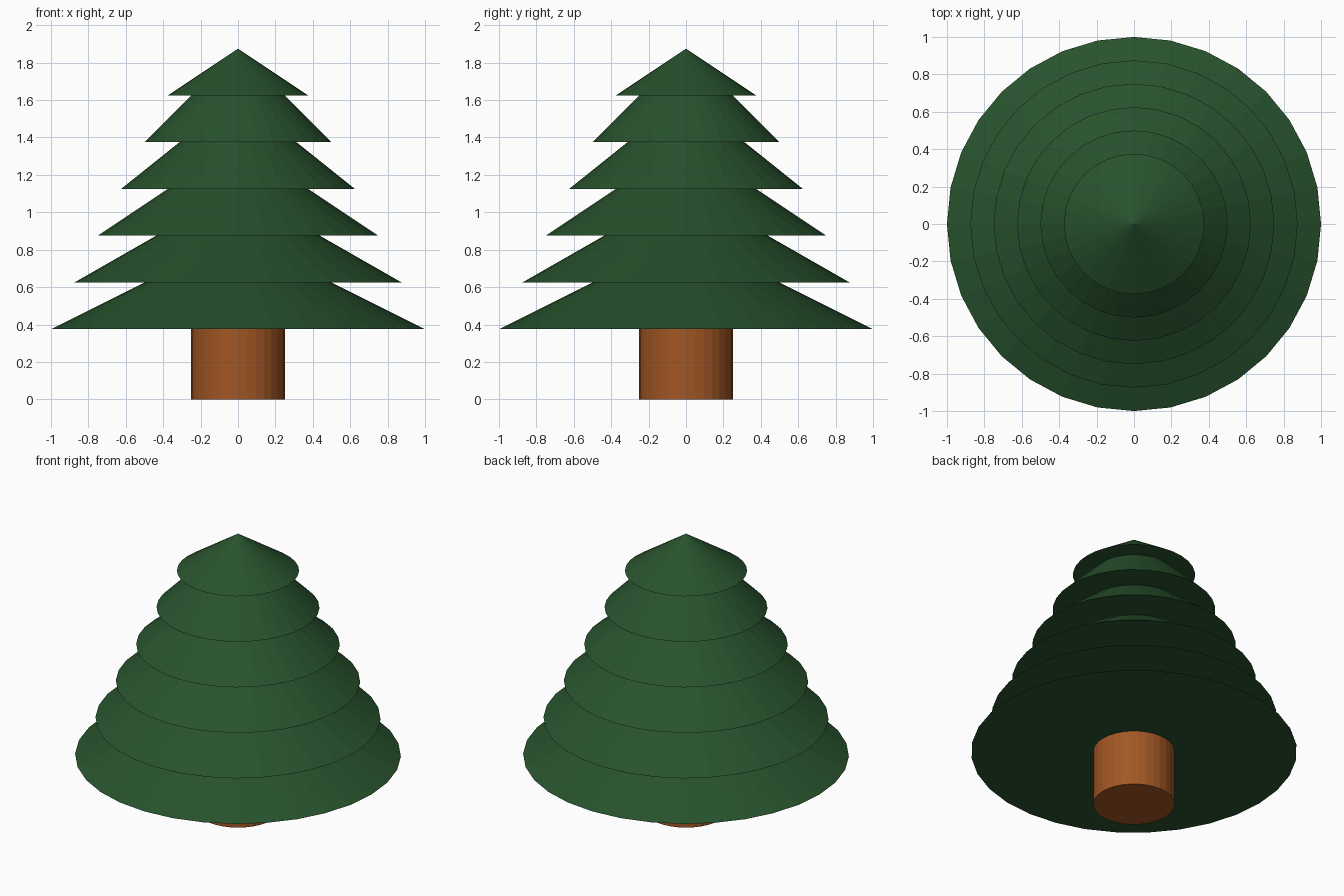
import bpy

if "Cube" in bpy.data.objects:
    bpy.data.objects.remove(bpy.data.objects["Cube"])

SIDES = 32
STEP = 0.25          # height of one branch tier
TRUNK_HEIGHT = 0.375


def material(name, color):
    mat = bpy.data.materials.new(name)
    mat.diffuse_color = (*color, 1.0)
    mat.use_nodes = True
    mat.node_tree.nodes["Principled BSDF"].inputs["Base Color"].default_value = mat.diffuse_color
    return mat


def frustum(name, r_bottom, r_top, z, height, mat):
    bpy.ops.mesh.primitive_cone_add(
        vertices=SIDES, radius1=r_bottom, radius2=r_top, depth=height,
        location=(0, 0, z + height / 2))
    obj = bpy.context.object
    obj.name = name
    obj.data.materials.append(mat)
    return obj


bark = material("bark", (0.36, 0.095, 0.018))
needles = material("needles", (0.021, 0.085, 0.026))

# Trunk
frustum("trunk", 0.25, 0.25, 0, TRUNK_HEIGHT, bark)

# Branch tiers: each narrows to half its width, the last comes to a point
for i in range(6):
    radius = 1.0 - 0.125 * i
    top = radius / 2 if i < 5 else 0
    frustum(f"branch_tier_{i + 1}", radius, top,
            TRUNK_HEIGHT + STEP * i, STEP, needles)
